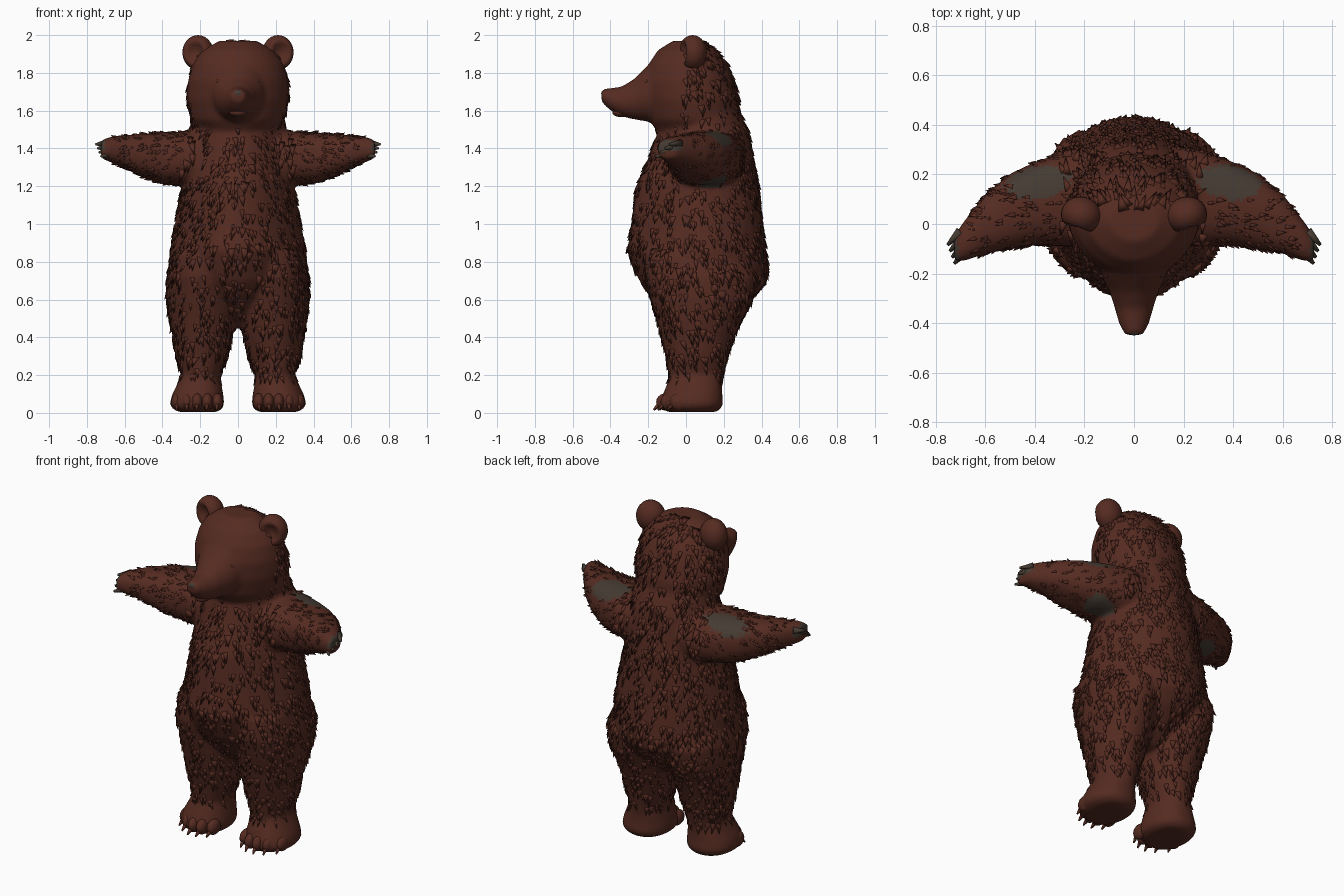
import bpy, bmesh, math, random
from mathutils import Vector, Matrix

random.seed(4)
cube = bpy.data.objects.get("Cube")
if cube:
    bpy.data.objects.remove(cube)


def material(name, rgb):
    m = bpy.data.materials.new(name)
    m.use_nodes = True
    m.diffuse_color = (*rgb, 1)
    bsdf = m.node_tree.nodes["Principled BSDF"]
    bsdf.inputs["Base Color"].default_value = (*rgb, 1)
    bsdf.inputs["Roughness"].default_value = 0.9
    return m


BROWN = material("brown fur", (0.092, 0.0245, 0.0155))
GREY = material("dark grey skin", (0.058, 0.043, 0.032))


def to_object(bm, name, mats=(BROWN, GREY)):
    bmesh.ops.recalc_face_normals(bm, faces=bm.faces)
    mesh = bpy.data.meshes.new(name)
    bm.to_mesh(mesh)
    bm.free()
    for m in mats:
        mesh.materials.append(m)
    mesh.shade_smooth()
    ob = bpy.data.objects.new(name, mesh)
    bpy.context.collection.objects.link(ob)
    return ob


def rounded(t, power):
    return math.copysign(abs(t) ** power, t)


def loft(bm, rings, axis="z", side=1, power=1, pinch=0, n=32):
    """Closed skin over rings: (along, centre a, centre b, radius a, radius b).
    A power below 1 squares the rings; pinch narrows their front."""
    loops = []
    for t, ca, cb, ra, rb in rings:
        loop = []
        for i in range(n):
            c, s = math.cos(math.tau * i / n), math.sin(math.tau * i / n)
            u = ca + ra * rounded(c, power) * (1 - pinch * max(0, -s))
            v = cb + rb * rounded(s, power)
            p = {"x": (t, u, v), "y": (u, t, v), "z": (u, v, t)}[axis]
            loop.append(bm.verts.new((p[0] * side, p[1], p[2])))
        loops.append(loop)
    for lo, hi in zip(loops, loops[1:]):
        for i in range(n):
            j = (i + 1) % n
            bm.faces.new((lo[i], lo[j], hi[j], hi[i]))
    bm.faces.new(loops[0])
    bm.faces.new(loops[-1])


def ball(bm, centre, radii, seg=20):
    m = Matrix.Translation(centre) @ Matrix.Diagonal((*radii, 1))
    return bmesh.ops.create_uvsphere(bm, u_segments=seg, v_segments=seg // 2, radius=1, matrix=m)["verts"]


def claw(bm, base, tip, r):
    base, tip = Vector(base), Vector(tip)
    d = tip - base
    m = Matrix.Translation((base + tip) / 2) @ d.to_track_quat("Z", "Y").to_matrix().to_4x4()
    bmesh.ops.create_cone(bm, cap_ends=True, segments=8, radius1=r, radius2=r * 0.3,
                          depth=d.length, matrix=m)


# Torso, head and snout
bm = bmesh.new()
loft(bm, [(.45, 0, .09, .05, .08), (.54, 0, .085, .16, .19), (.62, 0, .09, .27, .275),
          (.70, 0, .09, .33, .338), (.77, 0, .078, .355, .357), (.86, 0, .055, .36, .368),
          (1.0, 0, .06, .335, .347), (1.2, 0, .06, .297, .325), (1.35, 0, .08, .277, .276),
          (1.48, 0, .09, .257, .243), (1.58, 0, .08, .24, .215), (1.65, 0, .07, .2, .17)], pinch=.2)
loft(bm, [(1.47, 0, .06, .18, .2), (1.55, 0, .045, .25, .24), (1.66, 0, .03, .272, .253),
          (1.76, 0, .015, .265, .241), (1.85, 0, .01, .24, .206), (1.92, 0, .005, .19, .155),
          (1.97, 0, .01, .1, .08)], pinch=.1)
loft(bm, [(-.08, 0, 1.72, .17, .2), (-.15, 0, 1.71, .15, .18), (-.21, 0, 1.688, .13, .145),
          (-.27, 0, 1.662, .1, .11), (-.34, 0, 1.648, .078, .08), (-.4, 0, 1.66, .062, .06),
          (-.448, 0, 1.68, .038, .034)], "y")

# Legs, feet and arms
for s in (1, -1):
    loft(bm, [(.08, .2, .06, .1, .12), (.2, .195, .055, .105, .145), (.3, .193, .058, .14, .163),
              (.4, .188, .062, .158, .195), (.5, .188, .072, .178, .228), (.6, .195, .085, .183, .27),
              (.72, .198, .08, .178, .3), (.85, .18, .045, .168, .265)], "z", s)
    loft(bm, [(.004, .212, .03, .1, .13), (.022, .215, .03, .133, .155), (.05, .217, .03, .145, .168),
              (.1, .213, .035, .135, .157), (.15, .205, .045, .118, .147),
              (.2, .2, .055, .102, .135)], "z", s, power=.9)
    loft(bm, [(.1, .12, 1.35, .2, .135), (.26, .105, 1.345, .195, .146), (.4, .082, 1.348, .168, .138),
              (.5, .05, 1.362, .153, .117), (.6, 0, 1.382, .12, .088), (.68, -.065, 1.395, .083, .066),
              (.725, -.1, 1.395, .055, .048)], "x", s, power=.82)

source = to_object(bm, "body_source")
remesh = source.modifiers.new("blend", "REMESH")
remesh.mode, remesh.voxel_size = "VOXEL", 0.012
smooth = source.modifiers.new("soften", "SMOOTH")
smooth.factor, smooth.iterations = 0.5, 12
depsgraph = bpy.context.evaluated_depsgraph_get()
mesh = bpy.data.meshes.new_from_object(source.evaluated_get(depsgraph))
bpy.data.objects.remove(source)
mesh.name = "body"
mesh.materials.clear()
mesh.materials.append(BROWN)
mesh.materials.append(GREY)
mesh.shade_smooth()
body = bpy.data.objects.new("body", mesh)
bpy.context.collection.objects.link(body)


def is_grey(c, n):
    """Bare ragged patches above and below each upper arm, and the paw ends."""
    x = abs(c.x)
    if not (1.15 < c.z < 1.55 and x > .25):
        return False
    edge = random.uniform(.7, 1.2)
    top = n.z > .35 and ((x - .385) / .135) ** 2 + ((c.y - .168 + .1 * (x - .385)) / .07) ** 2 < edge
    under = n.z < -.3 and ((x - .37) / .085) ** 2 + ((c.y - .14) / .08) ** 2 < edge
    return top or under or (x > .68 + .03 * edge and c.z > 1.385)


for f in mesh.polygons:
    f.material_index = int(is_grey(f.center, f.normal))

# Fur tufts: low wedges lying along the coat
bm = bmesh.new()


def tuft(p, n, flow, size):
    d = flow - n * flow.dot(n)
    if d.length < .15:
        return
    d.normalize()
    d = (d + n.cross(d) * random.uniform(-.3, .3)).normalized()
    w = n.cross(d) * size * random.uniform(.22, .36)
    back = p - d * size * .5 - n * .005
    a, b = bm.verts.new(back - w), bm.verts.new(back + w)
    ridge = bm.verts.new(p + n * .006)
    keel = bm.verts.new(p + d * size * .2 - n * .012)
    tip = bm.verts.new(p + d * size * .55 + n * random.uniform(.002, .014))
    for tri in ((a, b, ridge), (b, tip, ridge), (tip, a, ridge), (a, tip, keel), (tip, b, keel), (b, a, keel)):
        bm.faces.new(tri)


faces = list(mesh.polygons)
for f in random.choices(faces, weights=[f.area for f in faces], k=3100):
    c, n = f.center, f.normal
    face = c.z > 1.5 and c.y < -.02
    crown = c.z > 1.9 and c.y < .08
    paw = c.z < .17 or abs(c.x) > .66
    if face or crown or paw or f.material_index:
        continue
    arm = abs(c.x) > .3 and 1.18 < c.z < 1.52
    flow = Vector((math.copysign(1, c.x), 0, -.5)) if arm else Vector((0, .15, -1))
    tuft(c, n, flow, random.uniform(.03, .05) if arm else random.uniform(.045, .08))
to_object(bm, "fur_tufts")

# Ears with a hollow front, eyes, toes and claws
for s, label in ((1, "left"), (-1, "right")):
    bm = bmesh.new()
    for v in ball(bm, (0, 0, 0), (.083, .075, .092), 28):
        if v.co.y < 0:
            r2 = (v.co.x / .08) ** 2 + (v.co.z / .09) ** 2
            v.co.y += .05 * max(0, 1 - r2 / .5)
    turn = Matrix.Translation((s * .212, .035, 1.908)) @ Matrix.Rotation(s * .3, 4, "Z")
    bmesh.ops.transform(bm, matrix=turn, verts=bm.verts)
    to_object(bm, label + "_ear")

    bm = bmesh.new()
    ball(bm, (s * .105, -.205, 1.755), (.013, .014, .011), 12)
    to_object(bm, label + "_eye")

    toes, claws = bmesh.new(), bmesh.new()
    for i in range(5):
        x, y = s * (.11 + .053 * i), -.108 + .013 * (i - 1.6) ** 2
        ball(toes, (x, y, .058), (.031, .052, .046))
        claw(claws, (x, y - .035, .045), (x + s * .005, y - .066, .016), .014)
    to_object(toes, label + "_toes")
    to_object(claws, label + "_foot_claws")

    bm = bmesh.new()
    for i in range(4):
        y, z = -.135 + .025 * i, 1.365 + .021 * i
        claw(bm, (s * (.675 + .008 * i), y + .03, z), (s * (.725 + .009 * i), y - .025, z - .006), .021)
    to_object(bm, label + "_hand_claws", (GREY,))

# Nose pad and lower lip
bm = bmesh.new()
ball(bm, (0, -.432, 1.69), (.032, .017, .02))
to_object(bm, "nose", (GREY,))
bm = bmesh.new()
ball(bm, (0, -.345, 1.59), (.045, .045, .024))
to_object(bm, "lower_lip")
